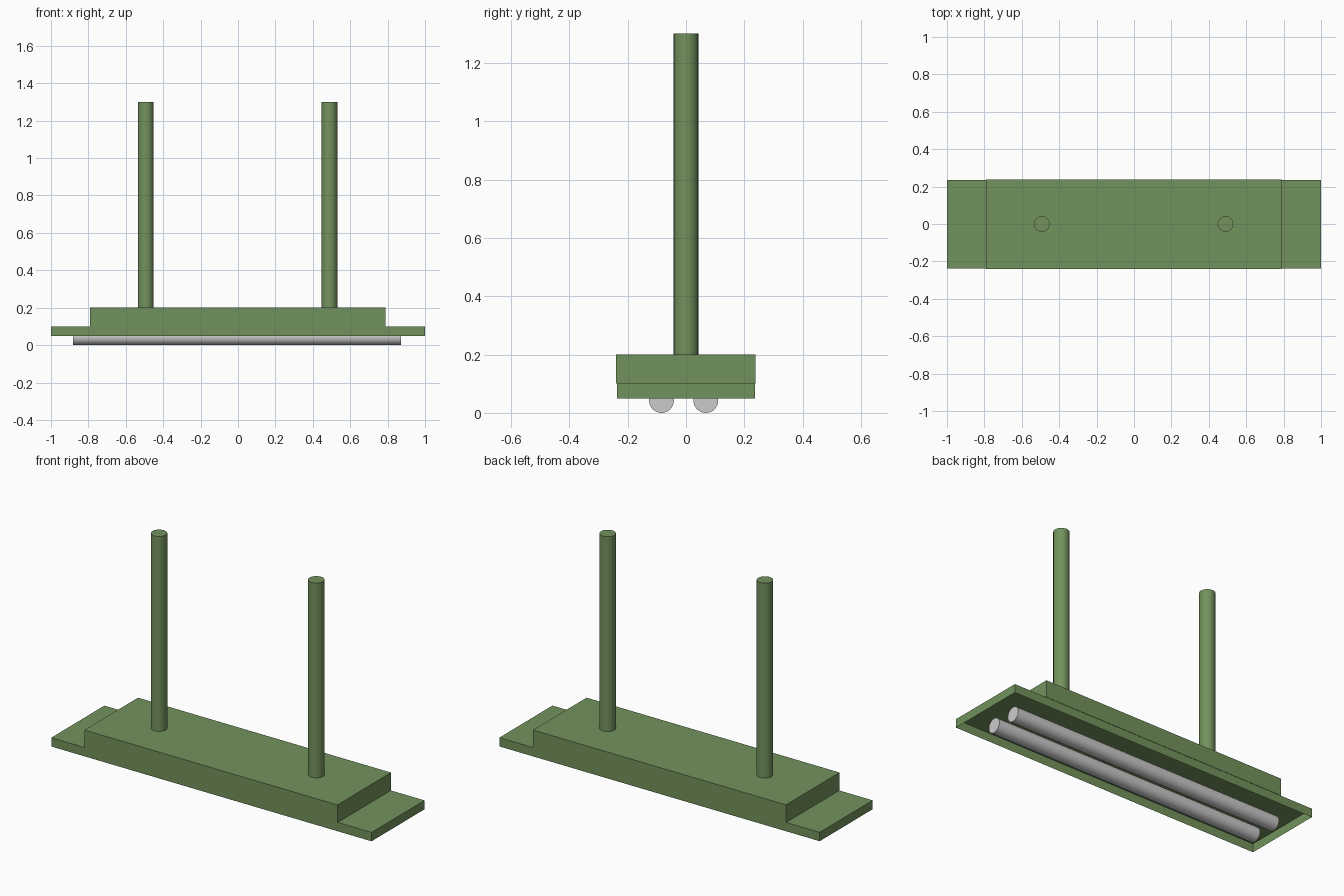
import bpy, bmesh

if "Cube" in bpy.data.objects:
    bpy.data.objects.remove(bpy.data.objects["Cube"])

green = bpy.data.materials.new("green_paint")
green.diffuse_color = (0.17, 0.29, 0.11, 1)
green.use_nodes = True
green.node_tree.nodes["Principled BSDF"].inputs["Base Color"].default_value = green.diffuse_color


def box(name, lo, hi, open_bottom=False):
    bm = bmesh.new()
    bmesh.ops.create_cube(bm, size=1)
    for v in bm.verts:
        v.co = [lo[i] if v.co[i] < 0 else hi[i] for i in range(3)]
    if open_bottom:
        bm.normal_update()
        bottom = [f for f in bm.faces if f.normal.z < -0.5]
        bmesh.ops.delete(bm, geom=bottom, context='FACES_ONLY')
    mesh = bpy.data.meshes.new(name)
    bm.to_mesh(mesh)
    bm.free()
    obj = bpy.data.objects.new(name, mesh)
    bpy.context.collection.objects.link(obj)
    mesh.materials.append(green)
    return obj


def rod(name, centre, radius, length, along_x=False):
    rot = (0, 1.5707963, 0) if along_x else (0, 0, 0)
    bpy.ops.mesh.primitive_cylinder_add(vertices=32, radius=radius, depth=length,
                                        location=centre, rotation=rot)
    obj = bpy.context.object
    obj.name = name
    bpy.ops.object.shade_smooth_by_angle()
    return obj


# Thin sheet reflector tray, open underneath
box("reflector_tray", (-1, -0.237, 0.05), (1, 0.236, 0.1), open_bottom=True)

# Housing on top of the tray
box("upper_housing", (-0.791, -0.24, 0.1), (0.789, 0.238, 0.2))

# Two hanging poles
for side, x in (("left", -0.493), ("right", 0.489)):
    pole = rod(side + "_hanging_pole", (x, 0, 0.75), 0.042, 1.1)
    pole.data.materials.append(green)

# Two lamp tubes
for side, y in (("front", -0.084), ("back", 0.068)):
    rod(side + "_lamp_tube", (-0.006, y, 0.0425), 0.0425, 1.755, along_x=True)
